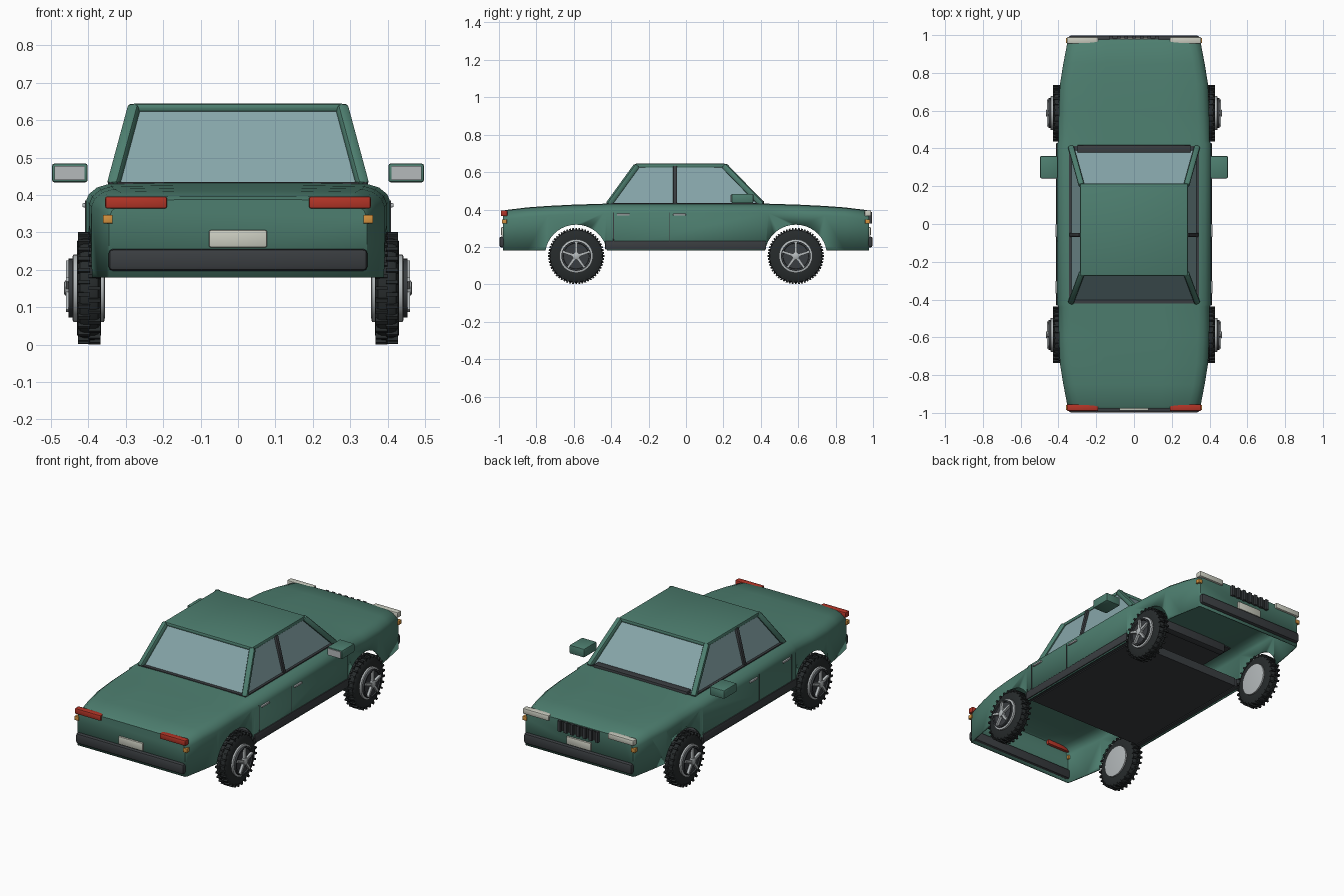
import bpy, bmesh, math
from mathutils import Vector, Matrix

if "Cube" in bpy.data.objects:
    bpy.data.objects.remove(bpy.data.objects["Cube"])


def mat(name, r, g, b):
    m = bpy.data.materials.new(name)
    m.diffuse_color = (r, g, b, 1)
    m.use_nodes = True
    m.node_tree.nodes["Principled BSDF"].inputs["Base Color"].default_value = m.diffuse_color
    return m


GREEN = mat("green paint", 0.075, 0.21, 0.16)
GLASS = mat("window glass", 0.24, 0.38, 0.40)
TRIM = mat("dark trim", 0.042, 0.047, 0.052)
RUBBER = mat("tire rubber", 0.02, 0.024, 0.025)
SILVER = mat("silver", 0.46, 0.49, 0.50)
CREAM = mat("pale plate", 0.60, 0.61, 0.53)
RED = mat("red lamp", 0.45, 0.035, 0.02)
ORANGE = mat("orange lamp", 0.66, 0.29, 0.05)


def finish(bm, name, material, angle=35):
    bmesh.ops.recalc_face_normals(bm, faces=bm.faces)
    me = bpy.data.meshes.new(name)
    bm.to_mesh(me)
    bm.free()
    me.materials.append(material)
    me.polygons.foreach_set("use_smooth", [True] * len(me.polygons))
    me.set_sharp_from_angle(angle=math.radians(angle))
    ob = bpy.data.objects.new(name, me)
    bpy.context.collection.objects.link(ob)
    return ob


def add_box(bm, x, y, z, m=Matrix()):
    """Box between the (low, high) limits of each axis."""
    size = Matrix.Diagonal((x[1] - x[0], y[1] - y[0], z[1] - z[0], 1))
    mid = Matrix.Translation((sum(x) / 2, sum(y) / 2, sum(z) / 2))
    return bmesh.ops.create_cube(bm, size=1, matrix=m @ mid @ size)["verts"]


def box(name, material, x, y, z, bevel=0.0):
    bm = bmesh.new()
    add_box(bm, x, y, z)
    if bevel:
        bmesh.ops.bevel(bm, geom=bm.edges[:], offset=bevel, segments=2,
                        profile=0.5, affect='EDGES')
    return finish(bm, name, material)


def beam(name, material, a, b, w, d):
    """Rounded bar from a to b."""
    a, b = Vector(a), Vector(b)
    bm = bmesh.new()
    m = Matrix.Translation(a) @ (b - a).to_track_quat('Z', 'Y').to_matrix().to_4x4()
    add_box(bm, (-w / 2, w / 2), (-d / 2, d / 2), (0, (b - a).length), m)
    bmesh.ops.bevel(bm, geom=bm.edges[:], offset=min(w, d) * 0.3, segments=2,
                    profile=0.5, affect='EDGES')
    return finish(bm, name, material)


def add_lathe(bm, profile, m, n=32):
    """Revolve (x, radius) points around the x axis."""
    rings = []
    for x, r in profile:
        rings.append([bm.verts.new(m @ Vector((x, r * math.cos(t), r * math.sin(t))))
                      for t in (2 * math.pi * i / n for i in range(n))])
    for p, q in zip(rings, rings[1:]):
        for i in range(n):
            j = (i + 1) % n
            bm.faces.new((p[i], p[j], q[j], q[i]))
    bm.faces.new(rings[0])
    bm.faces.new(rings[-1])


# Lower body: open-bottomed shell lofted along y
stations = [(-0.978, 0.345, 0.388), (-0.965, 0.352, 0.397), (-0.85, 0.374, 0.411),
            (-0.74, 0.392, 0.419), (-0.60, 0.398, 0.426), (-0.44, 0.400, 0.431),
            (-0.425, 0.407, 0.432), (0.425, 0.407, 0.432), (0.44, 0.400, 0.431),
            (0.60, 0.398, 0.426), (0.74, 0.392, 0.419), (0.85, 0.374, 0.411),
            (0.965, 0.352, 0.397), (0.978, 0.345, 0.388)]
bm = bmesh.new()
rings = []
for y, w, t in stations:
    half = [(w, 0.18), (w, t - 0.05), (w - 0.008, t - 0.03),
            (w - 0.03, t - 0.012), (w - 0.06, t - 0.003), (w * 0.4, t)]
    pts = half + [(-x, z) for x, z in reversed(half)]
    rings.append([bm.verts.new((x, y, z)) for x, z in pts])
for p, q in zip(rings, rings[1:]):
    for i in range(len(p) - 1):
        bm.faces.new((p[i], p[i + 1], q[i + 1], q[i]))
bm.faces.new(rings[0])
bm.faces.new(rings[-1])
body = finish(bm, "body_shell", GREEN)
shell = body.modifiers.new("thickness", 'SOLIDIFY')
shell.thickness = 0.008
shell.offset = -1

# Wheel arches cut through both side walls
for y in (-0.587, 0.587):
    bm = bmesh.new()
    add_lathe(bm, [(-0.6, 0.167), (0.6, 0.167)], Matrix.Translation((0, y, 0.152)), 40)
    cutter = finish(bm, "arch_cutter", GREEN)
    cutter.hide_render = True
    cutter.hide_set(True)
    cut = body.modifiers.new("arch", 'BOOLEAN')
    cut.operation = 'DIFFERENCE'
    cut.solver = 'EXACT'
    cut.object = cutter

# Floor pan, cowl and window base
box("floor_pan", TRIM, (-0.37, 0.37), (-0.42, 0.42), (0.186, 0.235))
box("cowl", TRIM, (-0.30, 0.30), (0.375, 0.418), (0.375, 0.446), 0.004)
box("window_base_seal", TRIM, (-0.345, 0.345), (-0.422, 0.412), (0.415, 0.435))

# Cabin glass as a tapered block
bm = bmesh.new()
for v in add_box(bm, (-0.335, 0.335), (-0.412, 0.402), (0.42, 0.632)):
    if v.co.z > 0.5:
        v.co.x *= 0.278 / 0.335
        v.co.y = 0.205 if v.co.y > 0 else -0.262
finish(bm, "cabin_glass", GLASS)

box("roof", GREEN, (-0.285, 0.285), (-0.275, 0.215), (0.622, 0.645), 0.009)
for s in (1, -1):
    beam("front_pillar", GREEN, (s * 0.334, 0.408, 0.425), (s * 0.277, 0.203, 0.636), 0.032, 0.032)
    beam("rear_pillar", GREEN, (s * 0.334, -0.415, 0.425), (s * 0.277, -0.262, 0.636), 0.032, 0.032)
    beam("middle_pillar", TRIM, (s * 0.333, -0.058, 0.43), (s * 0.282, -0.058, 0.632), 0.022, 0.022)

# Side details, mirrored
for s in (1, -1):
    def side(a, b):
        return tuple(sorted((s * a, s * b)))
    box("sill", TRIM, side(0.375, 0.412), (-0.432, 0.428), (0.185, 0.232), 0.004)
    for y in (-0.388, -0.09):
        box("door_seam", TRIM, side(0.404, 0.4085), (y - 0.002, y + 0.002), (0.232, 0.385))
    for y in (-0.335, -0.035):
        box("door_handle", SILVER, side(0.403, 0.416), (y - 0.034, y + 0.034), (0.367, 0.378), 0.003)
    box("side_mirror", GREEN, side(0.402, 0.497), (0.243, 0.36), (0.434, 0.484), 0.006)
    box("mirror_face", SILVER, side(0.41, 0.49), (0.239, 0.245), (0.44, 0.478))

# Both ends: bumper, plate and lamps
for e, lamp, lamp_name in ((-1, RED, "tail_lamp"), (1, CREAM, "head_lamp")):
    def end(a, b):
        return tuple(sorted((e * a, e * b)))
    box(lamp_name + "_bumper", TRIM, (-0.346, 0.346), end(0.955, 0.998), (0.197, 0.256), 0.012)
    box("number_plate", CREAM, (-0.078, 0.078), end(0.972, 0.988), (0.26, 0.306), 0.005)
    for s in (1, -1):
        box(lamp_name, lamp, tuple(sorted((s * 0.19, s * 0.355))), end(0.955, 0.99), (0.364, 0.396), 0.005)
        box("indicator", ORANGE, tuple(sorted((s * 0.335, s * 0.361))), end(0.958, 0.984), (0.324, 0.347), 0.002)

# Nose grille with upright slats
box("grille", RUBBER, (-0.125, 0.125), (0.97, 0.982), (0.328, 0.383))
bm = bmesh.new()
for i in range(7):
    x = -0.12 + 0.04 * i
    add_box(bm, (x - 0.009, x + 0.009), (0.975, 0.994), (0.325, 0.386))
finish(bm, "grille_slats", TRIM)

# Wheels
for s in (1, -1):
    for y in (-0.587, 0.587):
        m = Matrix.Translation((0, y, 0.151)) @ Matrix.Diagonal((s, 1, 1, 1))
        # Tire with two staggered rows of tread blocks
        bm = bmesh.new()
        add_lathe(bm, [(0.366, 0.088), (0.366, 0.125), (0.374, 0.139), (0.384, 0.143),
                       (0.412, 0.143), (0.422, 0.139), (0.430, 0.125), (0.430, 0.088)], m, 48)
        for row, (x0, x1) in enumerate(((0.368, 0.400), (0.396, 0.428))):
            for i in range(28):
                turn = Matrix.Rotation(2 * math.pi * (i + row / 2) / 28, 4, 'X')
                add_box(bm, (x0, x1), (-0.005, 0.005), (0.132, 0.150), m @ turn)
        finish(bm, "tire", RUBBER)
        # Rim drum, dark dish, spokes
        bm = bmesh.new()
        add_lathe(bm, [(0.356, 0.08), (0.358, 0.09), (0.440, 0.09), (0.442, 0.086)], m)
        finish(bm, "rim", SILVER)
        bm = bmesh.new()
        add_lathe(bm, [(0.441, 0.079), (0.453, 0.079), (0.453, 0.070), (0.446, 0.068)], m)
        finish(bm, "wheel_dish", TRIM)
        bm = bmesh.new()
        add_lathe(bm, [(0.444, 0.02), (0.462, 0.02), (0.465, 0.015)], m, 16)
        for i in range(5):
            turn = Matrix.Rotation(2 * math.pi * i / 5, 4, 'X')
            for v in add_box(bm, (0.446, 0.460), (-0.008, 0.008), (0.01, 0.074)):
                if v.co.z > 0.05:
                    v.co.y *= 0.7
                v.co = m @ turn @ v.co
        finish(bm, "wheel_spokes", SILVER)
